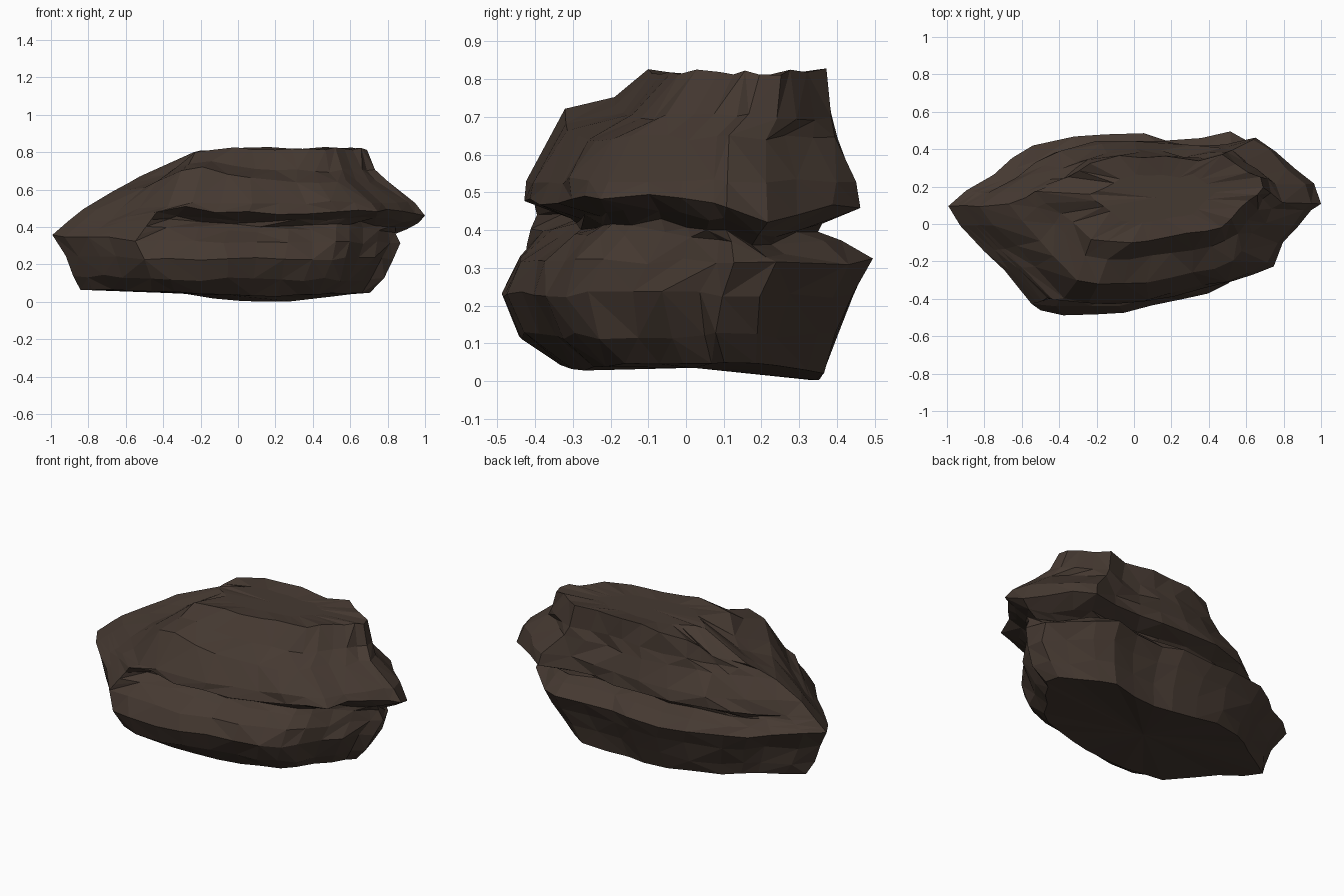
import bpy, bmesh, random
from math import exp
from mathutils import Vector

if "Cube" in bpy.data.objects:
    bpy.data.objects.remove(bpy.data.objects["Cube"])

random.seed(4)

# Plan outline of the boulder, seen from above, anticlockwise
OUTLINE = [(-1.0, .09), (-.92, -.03), (-.79, -.16), (-.68, -.27), (-.51, -.46), (-.36, -.49),
           (-.18, -.485), (0, -.48), (.18, -.44), (.35, -.40), (.5, -.36), (.63, -.32), (.72, -.25),
           (.79, -.12), (.88, -.03), (.94, .07), (1.0, .12), (.97, .24), (.86, .32),
           (.74, .43), (.64, .49), (.45, .46), (.27, .455), (.12, .48), (-.08, .49),
           (-.28, .48), (-.51, .42), (-.62, .35), (-.72, .27), (-.88, .18)]

# Strata: height, height at the left tip, x min, x max, y min, y max
STRATA = [(.055, .065, -.84, .71, -.34, .37),
          (.12, .14, -.88, .77, -.44, .40),
          (.23, .24, -.93, .83, -.50, .45),
          (.315, .35, -1.0, .86, -.46, .495),
          (.38, .37, -.96, .85, -.36, .41),
          (.41, .385, -.93, .85, -.31, .345),
          (.435, .40, -.91, .93, -.33, .36),
          (.475, .43, -.89, 1.0, -.44, .46),
          (.53, .50, -.82, .95, -.42, .45),
          (.645, .60, -.66, .79, -.335, .40),
          (.70, .645, -.57, .74, -.19, .385),
          (.82, .675, -.52, .69, -.10, .365)]


def smooth(a, b, v):
    t = min(1, max(0, (v - a) / (b - a)))
    return t * t * (3 - 2 * t)


def bump(v, centre, width):
    return exp(-((v - centre) / width) ** 2)


def ring(level):
    """One stratum outline, tilted down toward the left tip."""
    z, zl, x0, x1, y0, y1 = level
    pts = []
    for u, v in OUTLINE:
        x = x0 + (u + 1) / 2 * (x1 - x0)
        y = y0 + (v + .5) * (y1 - y0)
        pts.append(Vector((x, y, z + (zl - z) * smooth(-.15, x0 + .08, x))))
    return pts


rings = [ring(s) for s in STRATA]

# Chipped irregularity
for i, r in enumerate(rings):
    amp = .005 if i == 0 else .012
    for p in r:
        p += Vector((random.uniform(-amp, amp), random.uniform(-amp, amp),
                     random.uniform(-amp, amp) * .8))

# The cleft waves up and down round the right end and the front
for i in (4, 5, 6, 7):
    for p in rings[i]:
        right = smooth(.45, .75, p.x)
        p.z += right * (.025 * bump(p.y, -.15, .12) - .05 * bump(p.y, .21, .09))
        if p.y > .2:
            p.z -= .01
        elif p.y < -.1:
            p.z += .035 * bump(p.x, -.33, .2)

# The cleft dies out toward the left end, further along at the back
for i in (4, 5, 6):
    for k, p in enumerate(rings[i]):
        f = (i - 3) / 4
        fade = smooth(-.62, -.88, p.x) if p.y > .1 else smooth(-.32, -.52, p.x)
        rings[i][k] = p.lerp(rings[3][k].lerp(rings[7][k], f), fade)

# Bottom dips toward the back; raised shoulder on the front left
for p in rings[0]:
    p.z -= (.025 + .03 * smooth(0, .34, p.y)) * bump(p.x, .15, .4)
for i, lift in ((9, .07), (10, .05)):
    for p in rings[i]:
        if p.y < 0:
            p.z += lift * bump(p.x, -.22, .22)

# Inner ring of the sloping top face
centre = Vector((.12, .14, .81))
inner = []
for p in rings[-1]:
    q = p.lerp(centre, .45)
    q.z = .81 - .12 * smooth(-.18, -.5, q.x)
    inner.append(q)
rings.append(inner)

for r in rings:
    for p in r:
        p.x = max(-1, min(1, p.x))
        p.y = max(-.495, min(.495, p.y))
        p.z = max(0, p.z)

# Skin the strata with triangles
bm = bmesh.new()
verts = [[bm.verts.new(p) for p in r] for r in rings]
n = len(OUTLINE)
for lo, hi in zip(verts, verts[1:]):
    for k in range(n):
        a, b, c, d = lo[k], lo[(k + 1) % n], hi[(k + 1) % n], hi[k]
        if random.random() < .5:
            bm.faces.new((a, b, c)), bm.faces.new((a, c, d))
        else:
            bm.faces.new((a, b, d)), bm.faces.new((b, c, d))


def cap(loop, centre, flip):
    c = bm.verts.new(centre)
    for k in range(n):
        a, b = loop[k], loop[(k + 1) % n]
        bm.faces.new((b, a, c) if flip else (a, b, c))


cap(verts[0], (-.05, .02, .035), True)
cap(verts[-1], centre, False)
bmesh.ops.recalc_face_normals(bm, faces=bm.faces[:])

mesh = bpy.data.meshes.new("boulder")
bm.to_mesh(mesh)
bm.free()
boulder = bpy.data.objects.new("boulder", mesh)
bpy.context.collection.objects.link(boulder)

# Dark brown stone
stone = bpy.data.materials.new("brown_stone")
stone.diffuse_color = (.06, .041, .031, 1)
stone.use_nodes = True
stone.node_tree.nodes["Principled BSDF"].inputs["Base Color"].default_value = stone.diffuse_color
mesh.materials.append(stone)
